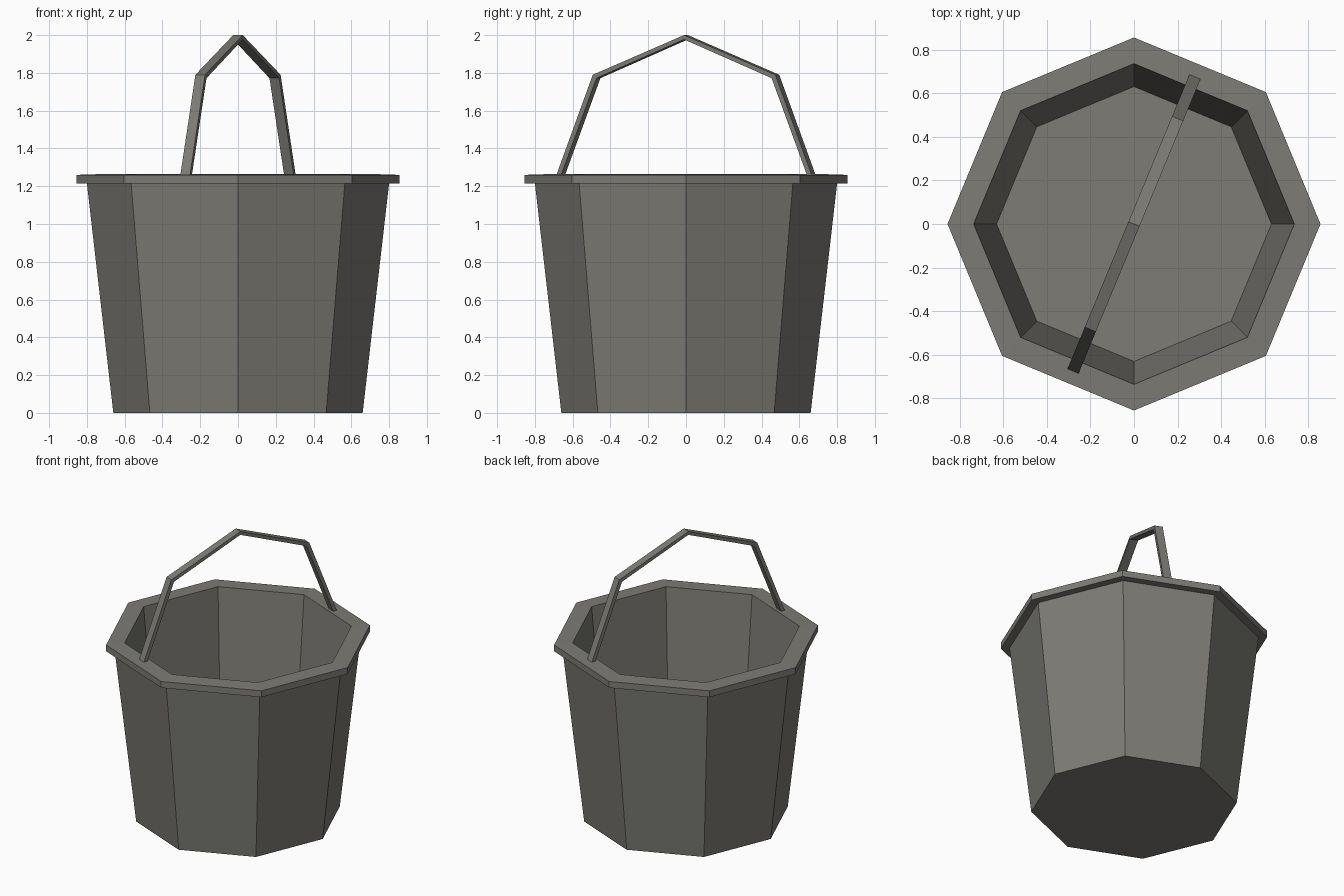
import bpy, bmesh, math
from mathutils import Matrix

SIDES = 8

cube = bpy.data.objects.get("Cube")
if cube:
    bpy.data.objects.remove(cube, do_unlink=True)

# Single dull metal colour
metal = bpy.data.materials.new("dull_grey_metal")
metal.use_nodes = True
metal.diffuse_color = (0.205, 0.2, 0.18, 1)
metal.node_tree.nodes["Principled BSDF"].inputs["Base Color"].default_value = metal.diffuse_color


def finish(bm, name):
    """Turn a bmesh into a flat-shaded object."""
    bmesh.ops.recalc_face_normals(bm, faces=bm.faces)
    mesh = bpy.data.meshes.new(name)
    bm.to_mesh(mesh)
    bm.free()
    mesh.materials.append(metal)
    obj = bpy.data.objects.new(name, mesh)
    bpy.context.collection.objects.link(obj)
    return obj


def lathe(name, profile):
    """Loft octagonal rings through (radius, height) pairs and cap both ends."""
    bm = bmesh.new()
    rings = []
    for radius, z in profile:
        angles = [math.tau * i / SIDES for i in range(SIDES)]
        rings.append([bm.verts.new((radius * math.cos(a), radius * math.sin(a), z)) for a in angles])
    for low, high in zip(rings, rings[1:]):
        for i in range(SIDES):
            j = (i + 1) % SIDES
            bm.faces.new((low[i], low[j], high[j], high[i]))
    bm.faces.new(rings[0])
    bm.faces.new(rings[-1])
    return finish(bm, name)


def strap(name, outer, inner, width, angle):
    """Sweep a flat strap between two outlines in a turned vertical plane."""
    bm = bmesh.new()
    rows = []
    for (ro, zo), (ri, zi) in zip(outer, inner):
        h = width / 2
        rows.append([bm.verts.new(p) for p in ((ro, -h, zo), (ro, h, zo), (ri, h, zi), (ri, -h, zi))])
    for a, b in zip(rows, rows[1:]):
        for i in range(4):
            j = (i + 1) % 4
            bm.faces.new((a[i], a[j], b[j], b[i]))
    bm.faces.new(rows[0])
    bm.faces.new(rows[-1])
    bmesh.ops.transform(bm, matrix=Matrix.Rotation(angle, 4, 'Z'), verts=bm.verts)
    return finish(bm, name)


def mirrored(half):
    """Complete a symmetric outline from the half that ends at the apex."""
    return half + [(-r, z) for r, z in reversed(half[:-1])]


# Bucket: outer wall, overhanging rim, inner wall and floor
lathe("bucket", [(0.66, 0), (0.80, 1.215), (0.855, 1.215), (0.855, 1.26),
                 (0.735, 1.264), (0.63, 0.08)])

# Handle: angular strap fixed to the middle of two opposite rim sides
strap("handle",
      mirrored([(0.735, 1.25), (0.523, 1.79), (0, 2.0)]),
      mirrored([(0.708, 1.25), (0.502, 1.772), (0, 1.977)]),
      0.055, math.radians(67.5))
